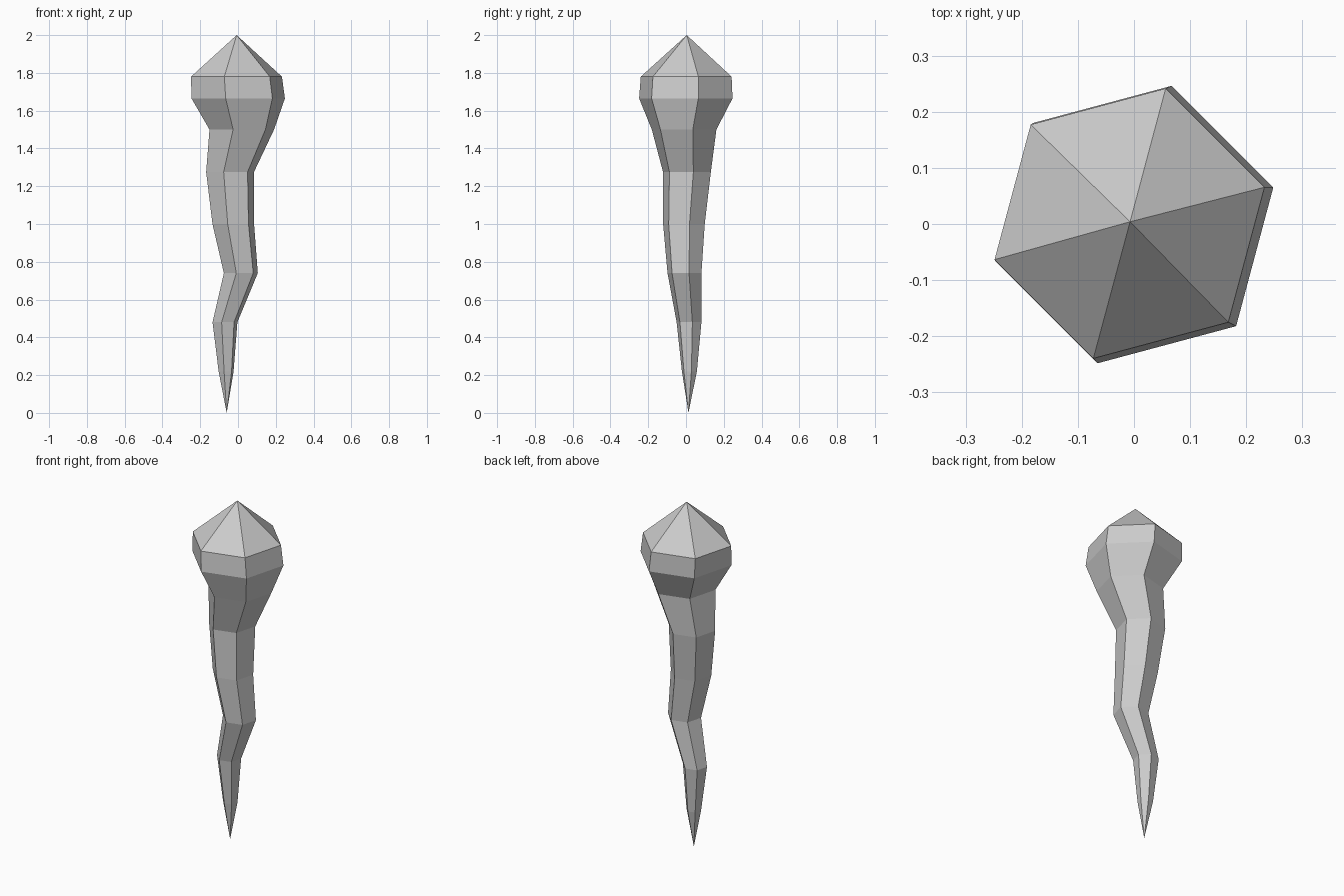
import bpy
import bmesh
from math import cos, sin, radians

default = bpy.data.objects.get("Cube")
if default:
    bpy.data.objects.remove(default, do_unlink=True)

SIDES = 6
TWIST = radians(15)

# Cross-sections of the crooked taper: centre x, centre y, height, radius
RINGS = [
    (-0.063, 0.018, 0.22, 0.041),
    (-0.069, 0.016, 0.48, 0.068),
    (0.015, -0.008, 0.74, 0.093),
    (-0.025, -0.011, 1.00, 0.114),
    (-0.042, 0.005, 1.275, 0.131),
    (0.020, -0.010, 1.50, 0.177),
    (0.001, -0.001, 1.665, 0.256),
    (-0.008, 0.001, 1.78, 0.249),
]
BOTTOM_TIP = (-0.06, 0.013, 0)
TOP_TIP = (-0.007, 0.004, 2)


def make_material(name, color):
    mat = bpy.data.materials.new(name)
    mat.use_nodes = True
    mat.diffuse_color = color
    mat.node_tree.nodes["Principled BSDF"].inputs["Base Color"].default_value = color
    return mat


def add_ring(bm, x, y, z, radius):
    angles = [TWIST + radians(360 / SIDES) * i for i in range(SIDES)]
    return [bm.verts.new((x + radius * cos(a), y + radius * sin(a), z)) for a in angles]


# Crooked spike with a faceted, pointed head
bm = bmesh.new()
rings = [add_ring(bm, *ring) for ring in RINGS]
bottom = bm.verts.new(BOTTOM_TIP)
top = bm.verts.new(TOP_TIP)
for i in range(SIDES):
    j = (i + 1) % SIDES
    for low, high in zip(rings, rings[1:]):
        bm.faces.new((low[i], low[j], high[j], high[i]))
    bm.faces.new((bottom, rings[0][j], rings[0][i]))
    bm.faces.new((top, rings[-1][i], rings[-1][j]))
bmesh.ops.recalc_face_normals(bm, faces=bm.faces)

mesh = bpy.data.meshes.new("crooked_spike")
bm.to_mesh(mesh)
bm.free()
mesh.materials.append(make_material("light grey", (0.6, 0.6, 0.6, 1)))
spike = bpy.data.objects.new("crooked_spike", mesh)
bpy.context.collection.objects.link(spike)
